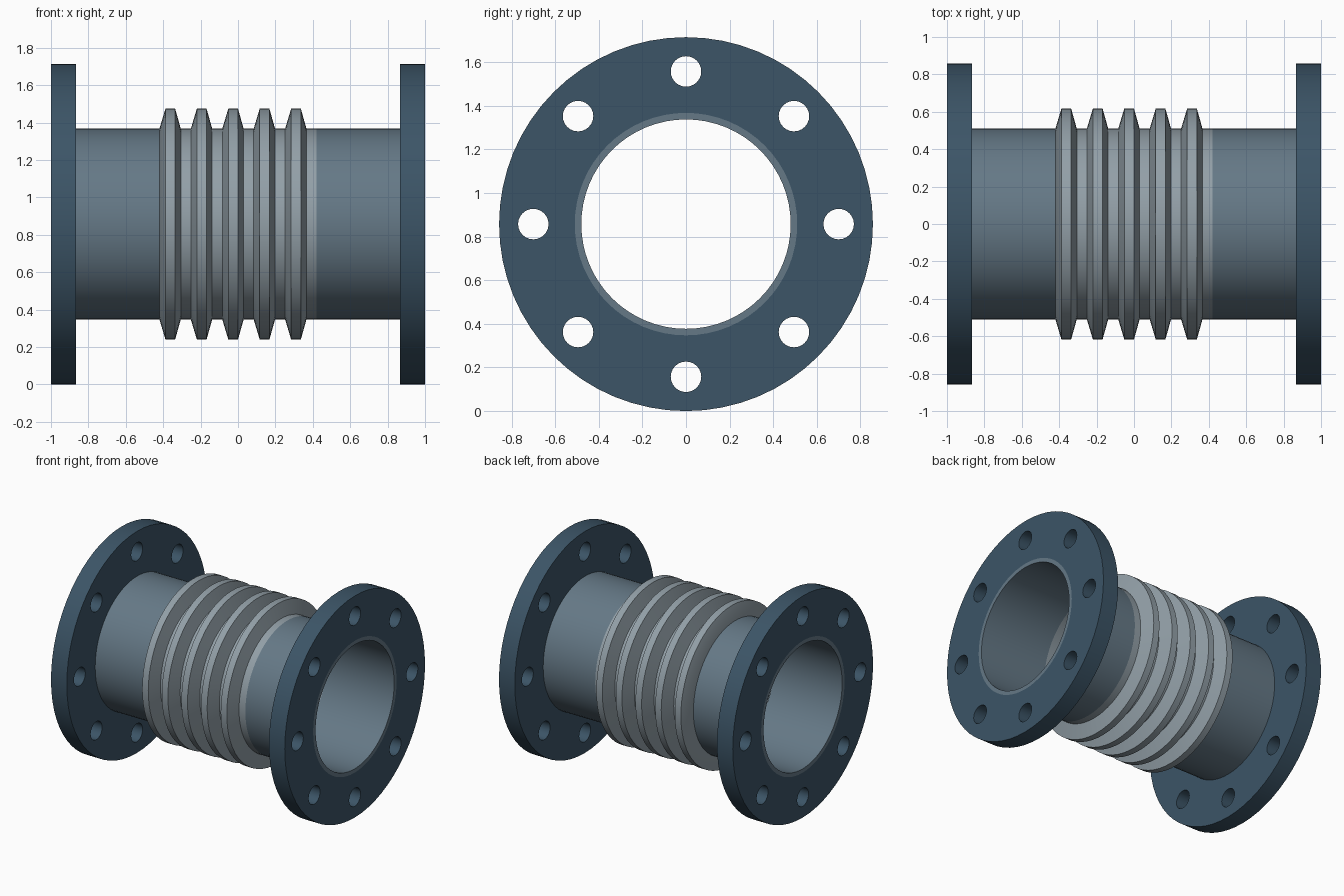
import bpy, bmesh, math
from mathutils import Matrix

if "Cube" in bpy.data.objects:
    bpy.data.objects.remove(bpy.data.objects["Cube"])

CZ = 0.857          # height of the pipe axis
SEG = 64


def material(name, rgb):
    m = bpy.data.materials.new(name)
    m.diffuse_color = (*rgb, 1)
    m.use_nodes = True
    m.node_tree.nodes["Principled BSDF"].inputs["Base Color"].default_value = m.diffuse_color
    return m


FLANGE = material("flange_blue", (0.045, 0.09, 0.135))
PIPE = material("pipe_steel", (0.13, 0.19, 0.24))
BELLOWS = material("bellows_steel", (0.29, 0.35, 0.39))


def finish(name, bm, mat):
    bmesh.ops.remove_doubles(bm, verts=bm.verts, dist=1e-5)
    bmesh.ops.recalc_face_normals(bm, faces=bm.faces)
    me = bpy.data.meshes.new(name)
    bm.to_mesh(me)
    bm.free()
    me.materials.append(mat)
    ob = bpy.data.objects.new(name, me)
    bpy.context.collection.objects.link(ob)
    ob.location.z = CZ
    bpy.ops.object.select_all(action='DESELECT')
    ob.select_set(True)
    bpy.context.view_layer.objects.active = ob
    bpy.ops.object.shade_smooth_by_angle(angle=math.radians(25))
    return ob


def lathe(name, profile, mat):
    """Revolve a closed (x, radius) loop around the x axis."""
    bm = bmesh.new()
    rings = []
    for i in range(SEG):
        a = 2 * math.pi * i / SEG
        rings.append([bm.verts.new((x, r * math.sin(a), r * math.cos(a))) for x, r in profile])
    n = len(profile)
    for i in range(SEG):
        p, q = rings[i], rings[(i + 1) % SEG]
        for j in range(n):
            k = (j + 1) % n
            bm.faces.new((p[j], p[k], q[k], q[j]))
    return finish(name, bm, mat)


def flange(name, x, half):
    """Filled 2D outline with bore and bolt holes, extruded and turned onto x."""
    cu = bpy.data.curves.new(name + "_outline", 'CURVE')
    cu.dimensions = '2D'
    cu.fill_mode = 'BOTH'
    cu.extrude = half
    circles = [(0, 0, 0.857, SEG), (0, 0, 0.51, SEG)]
    for i in range(8):
        a = i * math.pi / 4
        circles.append((0.70 * math.cos(a), 0.70 * math.sin(a), 0.07, 24))
    for cx, cy, r, n in circles:
        sp = cu.splines.new('POLY')
        sp.points.add(n - 1)
        sp.use_cyclic_u = True
        for i, p in enumerate(sp.points):
            t = 2 * math.pi * i / n
            p.co = (cx + r * math.cos(t), cy + r * math.sin(t), 0, 1)
    tmp = bpy.data.objects.new(name + "_outline", cu)
    bpy.context.collection.objects.link(tmp)
    dg = bpy.context.evaluated_depsgraph_get()
    bm = bmesh.new()
    bm.from_mesh(tmp.evaluated_get(dg).to_mesh())
    bpy.data.objects.remove(tmp)
    bm.transform(Matrix.Translation((x, 0, 0)) @ Matrix.Rotation(math.pi / 2, 4, 'Y'))
    return finish(name, bm, FLANGE)


# flanges and pipe stubs at both ends
for side, s in (("left", -1), ("right", 1)):
    flange(side + "_flange", s * 0.9325, 0.0675)
    lathe(side + "_pipe", [(s * 0.42, 0.51), (s, 0.51), (s, 0.48), (s * 0.42, 0.48)], PIPE)

# bellows: five trapezoid convolutions with a thin wall
outer, inner = [], []
for i in range(5):
    x = -0.42 + i * 0.168
    outer += [(x, 0.51), (x + 0.032, 0.617), (x + 0.084, 0.617), (x + 0.114, 0.51)]
    inner += [(x + (0.016 if i else 0), 0.485), (x + 0.045, 0.592), (x + 0.071, 0.592), (x + 0.100, 0.485)]
outer.append((0.42, 0.51))
inner.append((0.42, 0.485))
lathe("bellows", outer + inner[::-1], BELLOWS)
